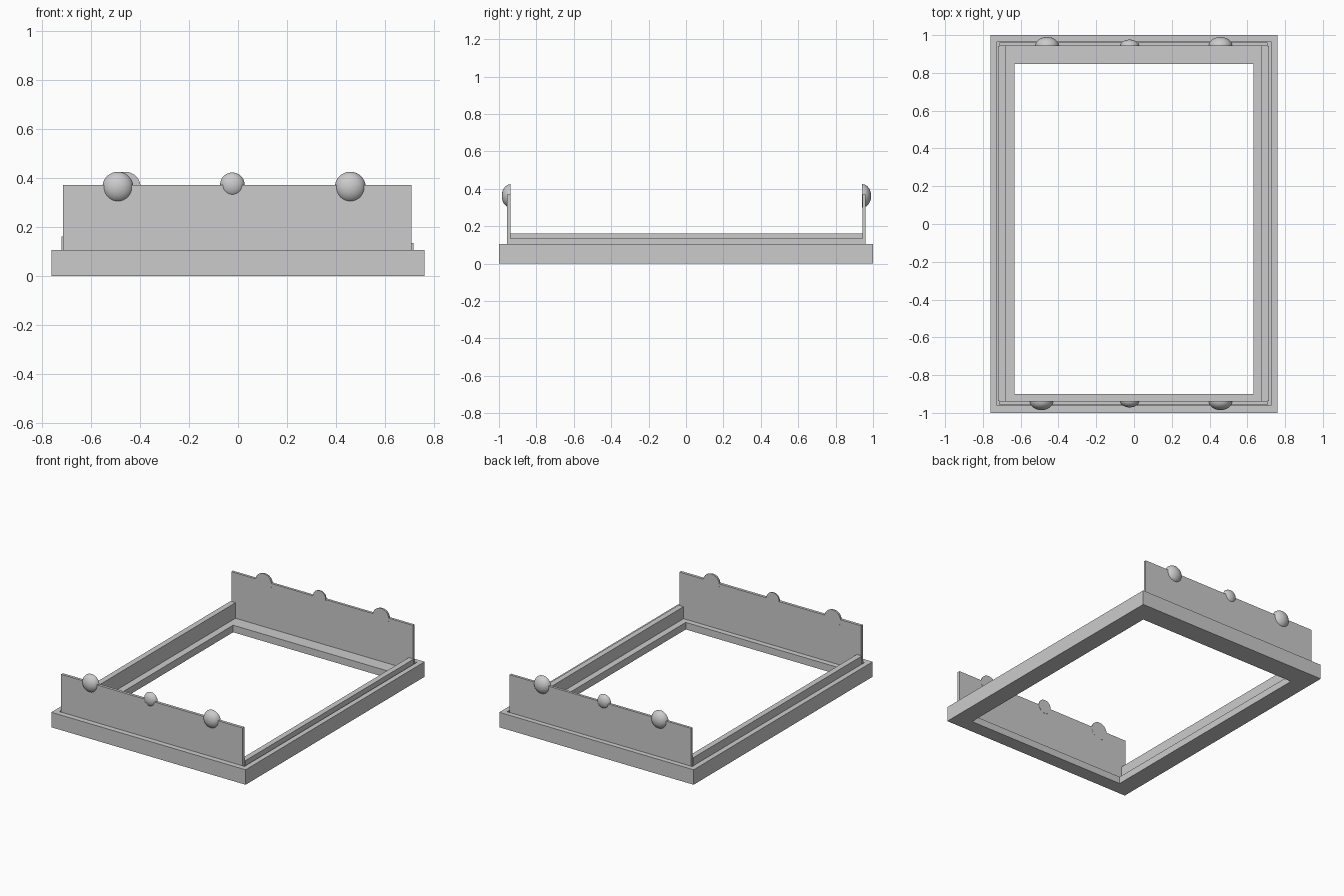
import bpy, bmesh, math
from mathutils import Matrix, Vector

cube = bpy.data.objects.get("Cube")
if cube:
    bpy.data.objects.remove(cube, do_unlink=True)

# Single plain grey material
grey = bpy.data.materials.new("plain_grey")
grey.use_nodes = True
colour = (0.6, 0.6, 0.6, 1.0)
grey.diffuse_color = colour
grey.node_tree.nodes["Principled BSDF"].inputs["Base Color"].default_value = colour


def finish(bm, name):
    bmesh.ops.recalc_face_normals(bm, faces=bm.faces)
    mesh = bpy.data.meshes.new(name)
    bm.to_mesh(mesh)
    bm.free()
    mesh.materials.append(grey)
    obj = bpy.data.objects.new(name, mesh)
    bpy.context.collection.objects.link(obj)
    return obj


def box(name, low, high):
    bm = bmesh.new()
    low, high = Vector(low), Vector(high)
    size = Matrix.Diagonal((high - low).to_4d())
    size[3][3] = 1
    bmesh.ops.create_cube(bm, size=1, matrix=Matrix.Translation((low + high) / 2) @ size)
    return finish(bm, name)


def frame(name, loops):
    # Each loop is a rectangle: half width, front y, back y, height
    bm = bmesh.new()
    rings = [[bm.verts.new(p) for p in ((-w, f, z), (w, f, z), (w, b, z), (-w, b, z))]
             for w, f, b, z in loops]
    for a, b in zip(rings, rings[1:] + rings[:1]):
        for i in range(4):
            j = (i + 1) % 4
            bm.faces.new((a[i], a[j], b[j], b[i]))
    return finish(bm, name)


def knob(name, x, y, z, radius, depth, side):
    # Flattened half ball with its flat face towards the tray
    bm = bmesh.new()
    bmesh.ops.create_uvsphere(bm, u_segments=40, v_segments=20, radius=1)
    cut = bmesh.ops.bisect_plane(bm, geom=bm.verts[:] + bm.edges[:] + bm.faces[:],
                                 plane_co=(0, 0, 0), plane_no=(0, side, 0), clear_inner=True)
    rim = [e for e in bm.edges if e.is_boundary]
    bmesh.ops.contextual_create(bm, geom=rim)
    bmesh.ops.scale(bm, vec=(radius, depth, radius), verts=bm.verts)
    bmesh.ops.translate(bm, vec=(x, y, z), verts=bm.verts)
    obj = finish(bm, name)
    bpy.ops.object.select_all(action="DESELECT")
    obj.select_set(True)
    bpy.context.view_layer.objects.active = obj
    bpy.ops.object.shade_smooth_by_angle(angle=math.radians(40))


# Base frame with a stepped inner ledge
rim_z, ledge_z = 0.106, 0.05
outer = (0.76, -1.0, 1.0)
recess = (0.724, -0.962, 0.965)
hole = (0.632, -0.9, 0.848)
frame("base_frame", [outer + (0,), outer + (rim_z,), recess + (rim_z,),
                     recess + (ledge_z,), hole + (ledge_z,), hole + (0,)])

# Side rails resting on the ledge
box("right_rail", (-0.72, -0.938, ledge_z), (-0.68, 0.943, 0.16))
box("left_rail", (0.676, -0.938, ledge_z), (0.715, 0.943, 0.135))

# Upright end panels
box("front_panel", (-0.713, -0.958, ledge_z), (0.707, -0.938, 0.371))
box("back_panel", (-0.713, 0.943, ledge_z), (0.707, 0.961, 0.371))

# Knobs on both end panels
for end, y, side, right_x in (("front", -0.937, -1, -0.49), ("back", 0.942, 1, -0.46)):
    knob(end + "_right_knob", right_x, y, 0.362, 0.063, 0.048, side)
    knob(end + "_middle_knob", -0.023, y, 0.372, 0.05, 0.034, side)
    knob(end + "_left_knob", 0.458, y, 0.362, 0.063, 0.048, side)
